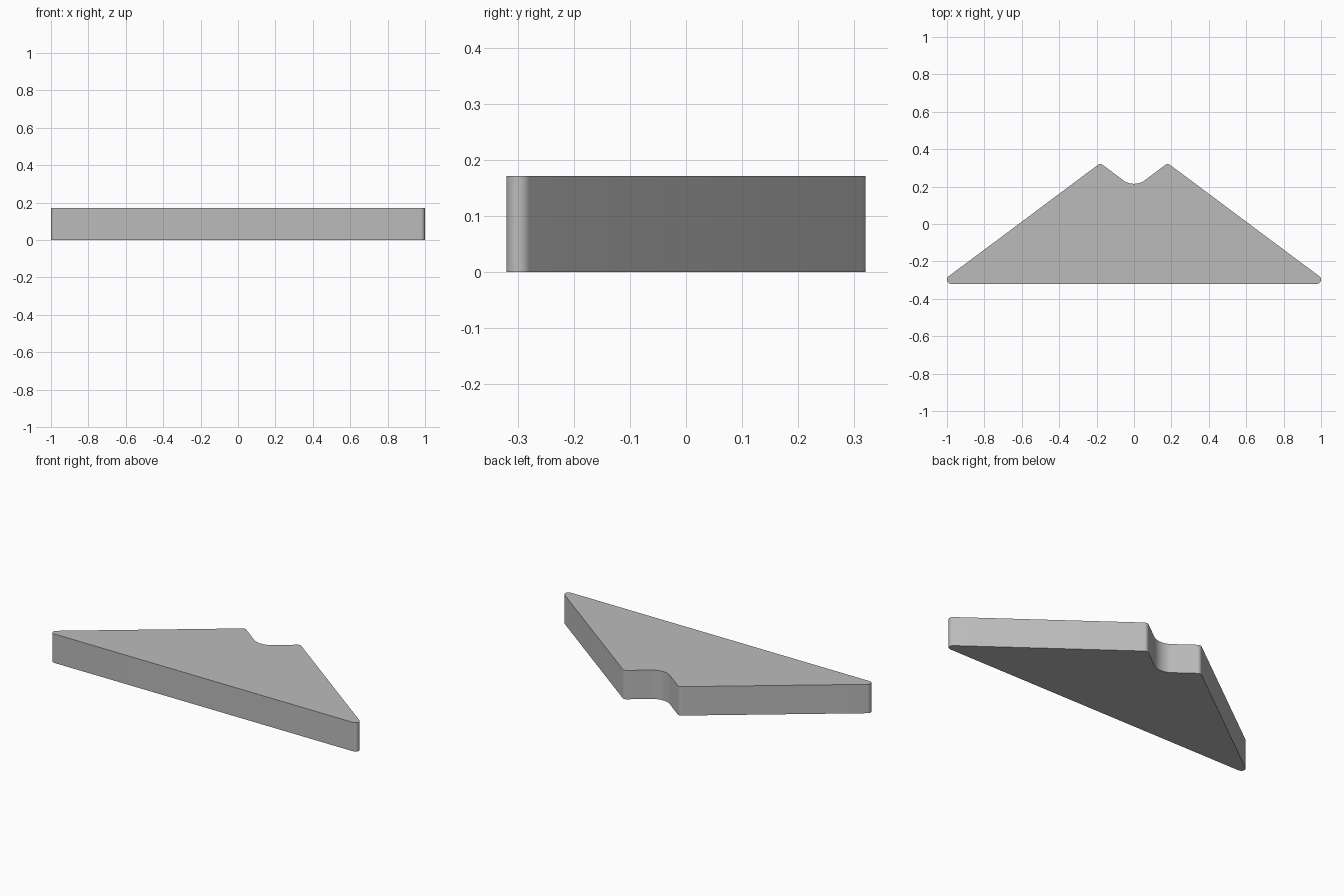
import bpy, bmesh
from math import sin, cos, radians

cube = bpy.data.objects.get("Cube")
if cube:
    bpy.data.objects.remove(cube, do_unlink=True)

THICKNESS = 0.171
ROUND = 0.0225   # radius of the outer corners
NOTCH = 0.098    # radius of the notch
SLOPE = 36.8     # angle of every slanted side


def arc(cx, cy, r, start, end, steps):
    angles = [radians(start + (end - start) * i / steps) for i in range(steps + 1)]
    return [(cx + r * cos(a), cy + r * sin(a)) for a in angles]


# Half outline: base corner, upper tip, then half of the notch
half = arc(1 - ROUND, -0.32 + ROUND, ROUND, -90, 90 - SLOPE, 16)
half += arc(0.18, 0.32 - ROUND, ROUND, 90 - SLOPE, 90 + SLOPE, 12)
half += arc(0, 0.215 + NOTCH, NOTCH, SLOPE - 90, -90, 12)

# Mirror the half, sharing the point at the middle of the notch
outline = half + [(-x, y) for x, y in reversed(half[:-1])]

# Extrude the outline into a flat plate
bm = bmesh.new()
base = bm.faces.new([bm.verts.new((x, y, 0)) for x, y in outline])
top = bmesh.ops.extrude_face_region(bm, geom=[base], use_keep_orig=True)["geom"]
bmesh.ops.translate(bm, vec=(0, 0, THICKNESS),
                    verts=[g for g in top if isinstance(g, bmesh.types.BMVert)])
bmesh.ops.recalc_face_normals(bm, faces=bm.faces)
mesh = bpy.data.meshes.new("notched_plate")
bm.to_mesh(mesh)
bm.free()

plate = bpy.data.objects.new("notched_plate", mesh)
bpy.context.collection.objects.link(plate)

# Single grey material
grey = bpy.data.materials.new("light_grey")
grey.use_nodes = True
colour = (0.5, 0.5, 0.5, 1)
grey.diffuse_color = colour
grey.node_tree.nodes["Principled BSDF"].inputs["Base Color"].default_value = colour
mesh.materials.append(grey)

# Smooth rounded corners, crisp rims
bpy.ops.object.select_all(action="DESELECT")
plate.select_set(True)
bpy.context.view_layer.objects.active = plate
bpy.ops.object.shade_smooth_by_angle(angle=radians(30))
